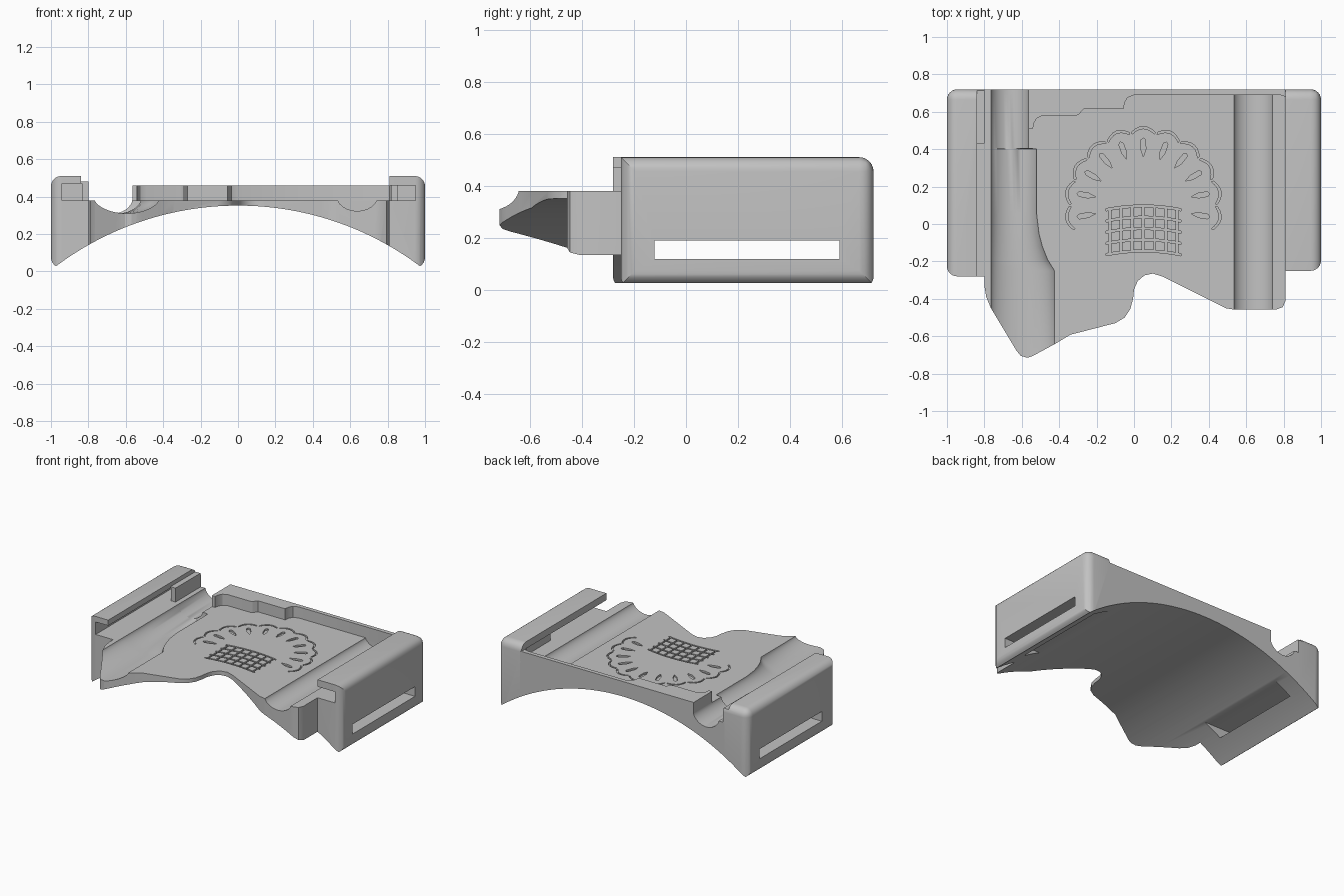
import bpy
import bmesh
from math import sin, cos, pi, radians

old = bpy.data.objects.get("Cube")
if old:
    bpy.data.objects.remove(old, do_unlink=True)

grey = bpy.data.materials.new("plain grey")
grey.use_nodes = True
colour = (0.54, 0.54, 0.54, 1)
grey.diffuse_color = colour
grey.node_tree.nodes["Principled BSDF"].inputs["Base Color"].default_value = colour

TOP = 0.38            # deck height
LIP = 0.51            # top of the end blocks
BACK = 0.72


def finish(bm, name):
    mesh = bpy.data.meshes.new(name)
    bm.to_mesh(mesh)
    bm.free()
    mesh.materials.append(grey)
    ob = bpy.data.objects.new(name, mesh)
    bpy.context.collection.objects.link(ob)
    return ob


def add_skin(bm, sections):
    """Closed, outward-facing skin through equal rings of 3D points."""
    rings = [[bm.verts.new(p) for p in s] for s in sections]
    faces = [bm.faces.new(rings[0][::-1]), bm.faces.new(rings[-1])]
    n = len(rings[0])
    for a, b in zip(rings, rings[1:]):
        for i in range(n):
            j = (i + 1) % n
            faces.append(bm.faces.new((a[i], a[j], b[j], b[i])))
    first, last = (f.calc_center_median() for f in faces[:2])
    faces[1].normal_update()
    if faces[1].normal.dot(last - first) < 0:
        bmesh.ops.reverse_faces(bm, faces=faces)


def add_prism(bm, points, low, high):
    add_skin(bm, [[(x, y, z) for x, y in points] for z in (low, high)])


def loft(name, sections):
    bm = bmesh.new()
    add_skin(bm, sections)
    return finish(bm, name)


def prism(name, points, low, high):
    return loft(name, [[(x, y, z) for x, y in points] for z in (low, high)])


def box(name, x0, x1, y0, y1, z0, z1):
    return prism(name, [(x0, y0), (x1, y0), (x1, y1), (x0, y1)], z0, z1)


def cut(ob, cutters):
    """Subtract each cutter, taking the first solver that keeps the part whole."""
    for c in cutters:
        c.hide_render = True
        bpy.context.view_layer.update()
        width = ob.dimensions.x
        mod = ob.modifiers.new("cut", "BOOLEAN")
        mod.operation = "DIFFERENCE"
        mod.object = c
        for solver in ("EXACT", "MANIFOLD", "FLOAT"):
            mod.solver = solver
            graph = bpy.context.evaluated_depsgraph_get()
            xs = [v.co.x for v in ob.evaluated_get(graph).data.vertices]
            if xs and max(xs) - min(xs) > 0.9 * width:
                bpy.context.view_layer.objects.active = ob
                bpy.ops.object.modifier_apply(modifier=mod.name)
                break
        else:
            ob.modifiers.remove(mod)


def smooth(ob):
    bpy.ops.object.select_all(action="DESELECT")
    ob.select_set(True)
    bpy.context.view_layer.objects.active = ob
    bpy.ops.object.shade_smooth_by_angle(angle=radians(30))


# Shared cutters: the arched underside and the strap slot
R, CZ = 1.622, -1.27
arch_ring = [(R * sin(a), CZ + R * cos(a))
             for a in [radians(-45 + 90 * i / 64) for i in range(65)]]
arch_ring += [(1.15, -0.6), (-1.15, -0.6)]
arch = loft("arch_cutter", [[(x, y, z) for x, z in arch_ring] for y in (-1, 1)])
slot = box("slot_cutter", -1.2, 1.2, -0.12, 0.59, 0.12, 0.19)

# Deck with wavy front edge
outline = [(-0.81, BACK), (-0.81, -0.27), (-0.8, -0.27), (-0.8, -0.33), (-0.79, -0.39),
           (-0.765, -0.45), (-0.63, -0.675), (-0.605, -0.705), (-0.57, -0.715),
           (-0.54, -0.705), (-0.42, -0.64), (-0.34, -0.592), (-0.1, -0.53), (-0.05, -0.5),
           (-0.02, -0.455), (-0.005, -0.4), (0, -0.35), (0.02, -0.305),
           (0.055, -0.275), (0.1, -0.265), (0.15, -0.28), (0.44, -0.425),
           (0.49, -0.45), (0.53, -0.457), (0.76, -0.457), (0.795, -0.445),
           (0.81, -0.41), (0.81, -0.24), (0.82, -0.24), (0.82, BACK)]
deck = prism("deck", outline, -0.05, TOP)


def groove(name, rows, depth):
    """Trough whose left and right edges vary along its length."""
    sections = []
    for y, left, right in rows:
        mid, half = (left + right) / 2, (right - left) / 2
        ring = [(mid - half * cos(pi * i / 20), y,
                 TOP - depth * sin(pi * i / 20) ** 1.3) for i in range(1, 20)]
        sections.append([(left, y, TOP)] + ring
                        + [(right, y, TOP), (right, y, 0.6), (left, y, 0.6)])
    return loft(name, sections)


right_groove = groove("right_groove_cutter", [(-1, 0.535, 0.74), (0.69, 0.535, 0.74)], 0.057)
left_rows = [(0.9, -0.765, -0.565), (0.405, -0.765, -0.565), (0.4, -0.765, -0.52),
             (0.05, -0.765, -0.52), (-0.05, -0.765, -0.508), (-0.12, -0.765, -0.49),
             (-0.19, -0.765, -0.462), (-0.25, -0.765, -0.425), (-0.9, -0.765, -0.425)]
left_groove = groove("left_groove_cutter", left_rows, 0.07)

# Shallow abstract ornament: a curved net, radiating slits and a scalloped border
cx, cy, floor, wide = 0.05, 0.1, TOP - 0.012, 0.012


def bend(u, v):
    return (cx + u, cy + v - 0.5 * u * u)


def polar(r, deg):
    return (cx + r * cos(radians(deg)), cy + r * sin(radians(deg)))


bars, lines = bmesh.new(), bmesh.new()
for j in range(5):
    v = -0.25 + 0.06 * j
    us = [-0.2 + 0.04 * i for i in range(11)]
    add_prism(lines, [bend(u, v) for u in us] + [bend(u, v + wide) for u in us[::-1]],
              floor, 0.5)
for i in range(7):
    u = -0.186 + 0.06 * i
    add_prism(bars, [bend(u, -0.245), bend(u + wide, -0.245),
                     bend(u + wide, -0.005), bend(u, -0.005)], floor, 0.5)
for k in range(11):
    a = -10 + 20 * k
    slit = [polar(0.26, a), polar(0.3, a - 2.5), polar(0.35, a - 2),
            polar(0.36, a), polar(0.35, a + 2), polar(0.3, a + 2.5)]
    add_prism(lines, slit, floor, 0.5)
    steps = [(a - 9 + 3 * i, 0.385 + 0.025 * sin(pi * i / 6)) for i in range(7)]
    add_prism(bars, [polar(r, d) for d, r in steps]
              + [polar(r + wide, d) for d, r in steps[::-1]], floor, 0.5)
ornament = [finish(lines, "ornament_lines_cutter"), finish(bars, "ornament_bars_cutter")]

cut(deck, [arch, slot, right_groove, left_groove] + ornament)

# Raised stepped rim along the back
rim = prism("back_rim", [(-0.565, BACK), (-0.565, 0.51), (-0.54, 0.51), (-0.535, 0.54),
                         (-0.52, 0.565), (-0.49, 0.58), (-0.31, 0.58), (-0.295, 0.585),
                         (-0.27, 0.615), (-0.055, 0.615), (-0.05, 0.65), (-0.035, 0.675),
                         (0, 0.69), (0.78, 0.69), (0.81, 0.68), (0.82, 0.65),
                         (0.82, BACK)], 0.365, 0.46)


# End blocks, rounded on the outside
def end_block(name, inner, outer, front):
    bm = bmesh.new()
    add_prism(bm, [(inner, front), (outer, front), (outer, BACK), (inner, BACK)], 0.02, LIP)
    edges = []
    for e in bm.edges:
        m = (e.verts[0].co + e.verts[1].co) / 2
        if abs(m.x - outer) < 0.01 or (m.y > BACK - 0.01 and m.z > LIP - 0.01):
            edges.append(e)
    bmesh.ops.bevel(bm, geom=edges, offset=0.055, segments=6, profile=0.5, affect="EDGES")
    return finish(bm, name)


right_block = end_block("right_end_block", -0.8, -1, -0.28)
left_block = end_block("left_end_block", 0.81, 1, -0.25)

# Undercut channels below the lips
channel_a = [box("channel_cutter", -0.94, -0.835, -1, 0.68, TOP, 0.47),
             box("opening_cutter", -0.84, -0.7, -1, 0.43, TOP, 0.9),
             box("ledge_cutter", -0.84, -0.7, 0.42, 0.9, 0.48, 0.9)]
channel_b = [box("channel_cutter", 0.7, 0.95, -1, 0.33, TOP, 0.46),
             box("step_cutter", 0.7, 0.85, 0.32, 0.69, TOP, 0.46)]
cut(right_block, [arch, slot] + channel_a)
cut(left_block, [arch, slot] + channel_b)

for ob in (deck, rim, right_block, left_block):
    smooth(ob)
for c in [arch, slot, right_groove, left_groove] + ornament + channel_a + channel_b:
    bpy.data.objects.remove(c, do_unlink=True)
